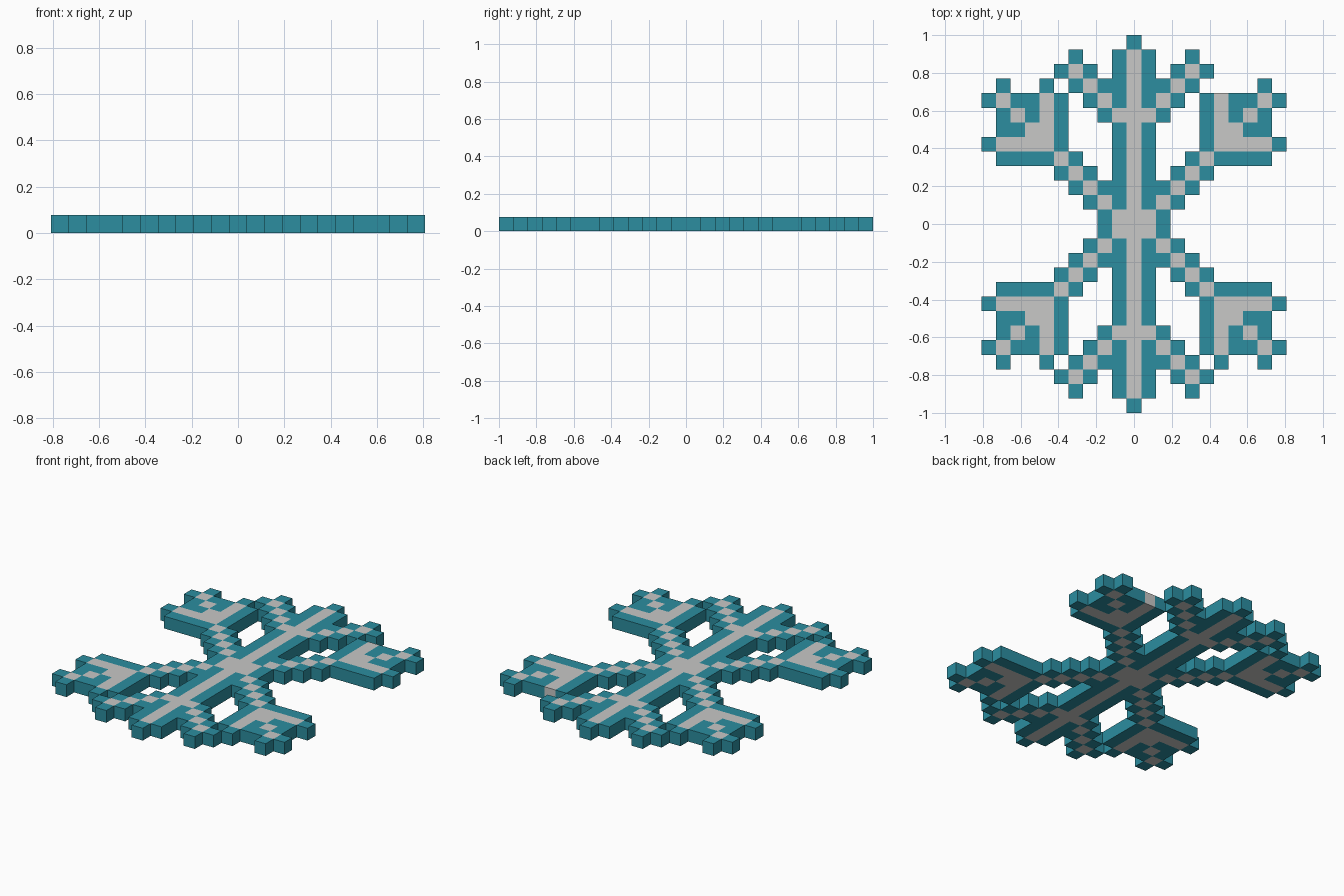
import bpy, bmesh

if "Cube" in bpy.data.objects:
    bpy.data.objects.remove(bpy.data.objects["Cube"])

CELL = 2 / 26          # the flake is a 21 x 26 grid of cubes, one cube thick

# One quarter, from the centre column outwards, tip row first
# t = teal rim cube, g = pale grey core cube, . = empty
QUARTER = [
    "t..........",
    "gt..t......",
    "gt.tgt.....",
    "gttgt.t..t.",
    "gtgt.tgttgt",
    "ggt..tgtgt.",
    "gt...tggtt.",
    "gt...tggggt",
    "gt..tgtttt.",
    "gt.tgt.....",
    "gttgt......",
    "gtgt.......",
    "ggt........",
]

# Mirror the quarter left/right and front/back
cells = {}
for r, row in enumerate(QUARTER):
    for i, kind in enumerate(row):
        if kind != ".":
            for x in (i, -i):
                for y in (12 - r, r - 13):
                    cells[x, y] = kind
del cells[6, 9]        # one rim cube is missing, exposing the grey core


def material(name, colour):
    m = bpy.data.materials.new(name)
    m.diffuse_color = (*colour, 1)
    m.use_nodes = True
    m.node_tree.nodes["Principled BSDF"].inputs["Base Color"].default_value = m.diffuse_color
    return m


def build(name, kind, mat):
    """Make all cubes of one kind, leaving out walls shared with a neighbour."""
    bm = bmesh.new()

    def face(*points):
        bm.faces.new([bm.verts.new((px * CELL, py * CELL, pz * CELL)) for px, py, pz in points])

    for (i, j), k in cells.items():
        if k != kind:
            continue
        x0, x1, y0, y1 = i - 0.5, i + 0.5, j, j + 1
        ring = [(x0, y0), (x1, y0), (x1, y1), (x0, y1)]
        face(*[(*p, 1) for p in ring])
        face(*[(*p, 0) for p in reversed(ring)])
        for n, (dx, dy) in enumerate([(0, -1), (1, 0), (0, 1), (-1, 0)]):
            if (i + dx, j + dy) not in cells:
                a, b = ring[n], ring[(n + 1) % 4]
                face((*a, 0), (*b, 0), (*b, 1), (*a, 1))
    bmesh.ops.remove_doubles(bm, verts=bm.verts, dist=1e-4)
    mesh = bpy.data.meshes.new(name)
    bm.to_mesh(mesh)
    bm.free()
    mesh.materials.append(mat)
    bpy.context.collection.objects.link(bpy.data.objects.new(name, mesh))


# Teal outline and pale grey inner lines
build("snowflake_rim", "t", material("teal", (0.025, 0.27, 0.35)))
build("snowflake_core", "g", material("pale grey", (0.58, 0.58, 0.57)))
